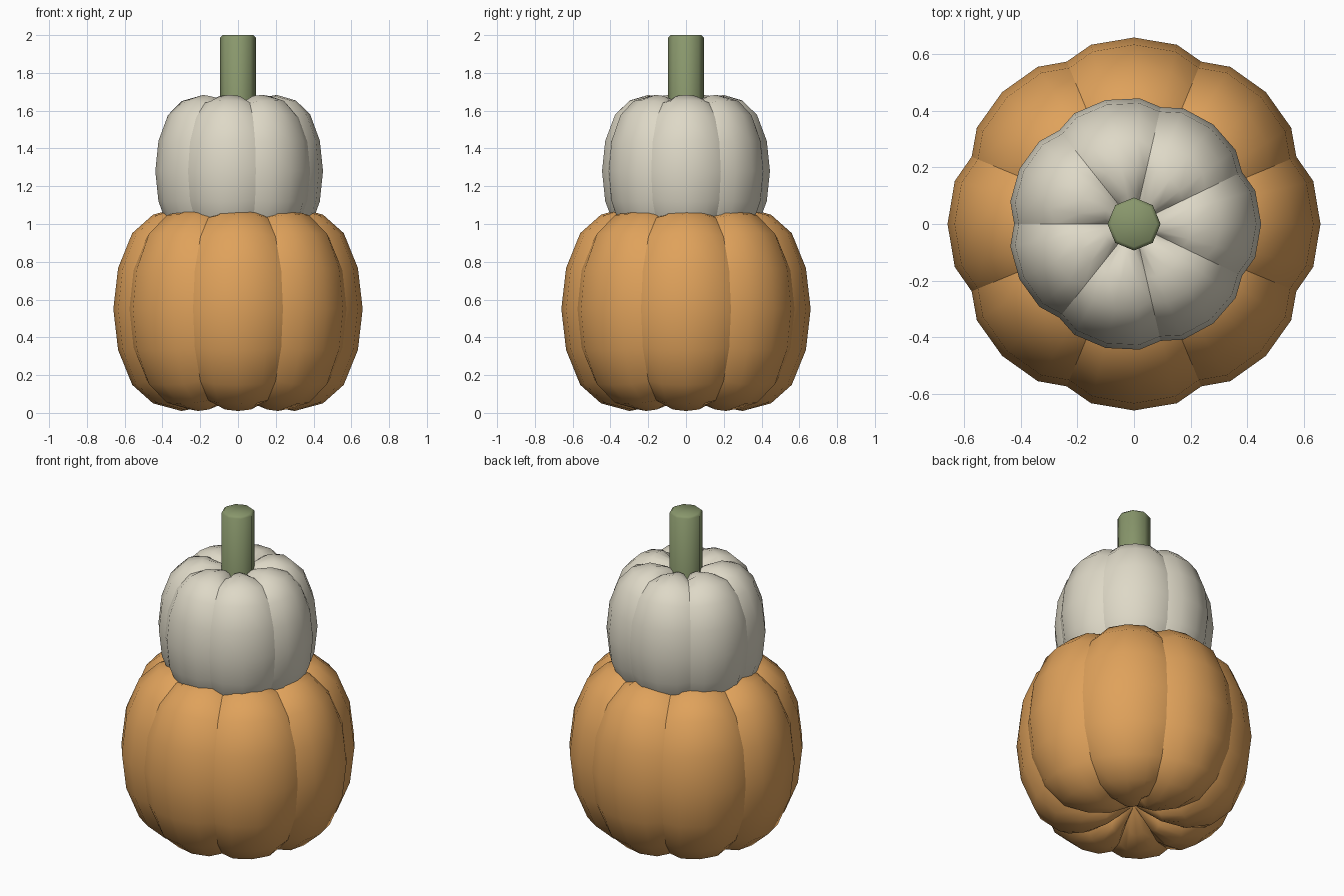
import bpy, bmesh, math

if "Cube" in bpy.data.objects:
    bpy.data.objects.remove(bpy.data.objects["Cube"])


def material(name, rgb):
    m = bpy.data.materials.new(name)
    m.diffuse_color = (*rgb, 1)
    m.use_nodes = True
    m.node_tree.nodes["Principled BSDF"].inputs["Base Color"].default_value = m.diffuse_color
    return m


ORANGE = material("orange_rind", (0.74, 0.36, 0.105))
CREAM = material("cream_rind", (0.73, 0.69, 0.57))
GREEN = material("stem_green", (0.25, 0.31, 0.15))

# Half profiles (radius, height from the middle) of the rib crest and the groove
CREST = [(0.16, 0.50), (0.30, 0.524), (0.45, 0.485), (0.56, 0.39), (0.635, 0.21), (0.66, 0)]
GROOVE = [(0.13, 0.43), (0.28, 0.488), (0.41, 0.47), (0.52, 0.37), (0.598, 0.20), (0.622, 0)]
POLE = 0.40


def mirrored(profile):
    return profile + [(r, -z) for r, z in reversed(profile[:-1])]


def add_object(bm, name, mat):
    bmesh.ops.recalc_face_normals(bm, faces=bm.faces)
    mesh = bpy.data.meshes.new(name)
    bm.to_mesh(mesh)
    bm.free()
    mesh.materials.append(mat)
    obj = bpy.data.objects.new(name, mesh)
    bpy.context.collection.objects.link(obj)
    return obj


def pumpkin(name, mat, ribs, z0, sr, sz):
    bm = bmesh.new()
    half = math.pi / ribs
    columns = []
    for i in range(ribs):
        # crest, shoulder, groove, shoulder; weight is the groove depth
        for offset, w in ((0, 0), (0.6, 0.2), (1, 1), (1.4, 0.2)):
            a = (2 * i + offset) * half
            col = []
            for (rc, zc), (rg, zg) in zip(mirrored(CREST), mirrored(GROOVE)):
                r = (rc + (rg - rc) * w) * sr
                z = z0 + (zc + (zg - zc) * w) * sz
                col.append(bm.verts.new((r * math.cos(a), r * math.sin(a), z)))
            columns.append(col)
    top = bm.verts.new((0, 0, z0 + POLE * sz))
    bottom = bm.verts.new((0, 0, z0 - POLE * sz))
    n = len(columns)
    for i in range(n):
        a, b = columns[i], columns[(i + 1) % n]
        bm.faces.new((top, a[0], b[0]))
        bm.faces.new((bottom, b[-1], a[-1]))
        for j in range(len(a) - 1):
            bm.faces.new((a[j], a[j + 1], b[j + 1], b[j]))
    for f in bm.faces:
        f.smooth = True
    # Grooves stay crisp
    for col in columns[2::4]:
        line = [top] + col + [bottom]
        for u, v in zip(line, line[1:]):
            bm.edges.get((u, v)).smooth = False
    return add_object(bm, name, mat)


pumpkin("lower_pumpkin", ORANGE, 8, 0.54 + 0.01, 1.0, 1.03)
pumpkin("upper_pumpkin", CREAM, 7, 1.28, 0.682, 0.77)

# Eight-sided stem with a small bevel on the cap
bm = bmesh.new()
bmesh.ops.create_cone(bm, cap_ends=True, segments=8, radius1=0.094, radius2=0.094, depth=0.5)
bmesh.ops.translate(bm, verts=bm.verts, vec=(0, 0, 1.75))
rim = [e for e in bm.edges if all(v.co.z > 1.9 for v in e.verts)]
bmesh.ops.bevel(bm, geom=rim, offset=0.012, segments=1, affect='EDGES')
stem = add_object(bm, "stem", GREEN)
bpy.context.view_layer.objects.active = stem
stem.select_set(True)
bpy.ops.object.shade_smooth_by_angle(angle=math.radians(50))
